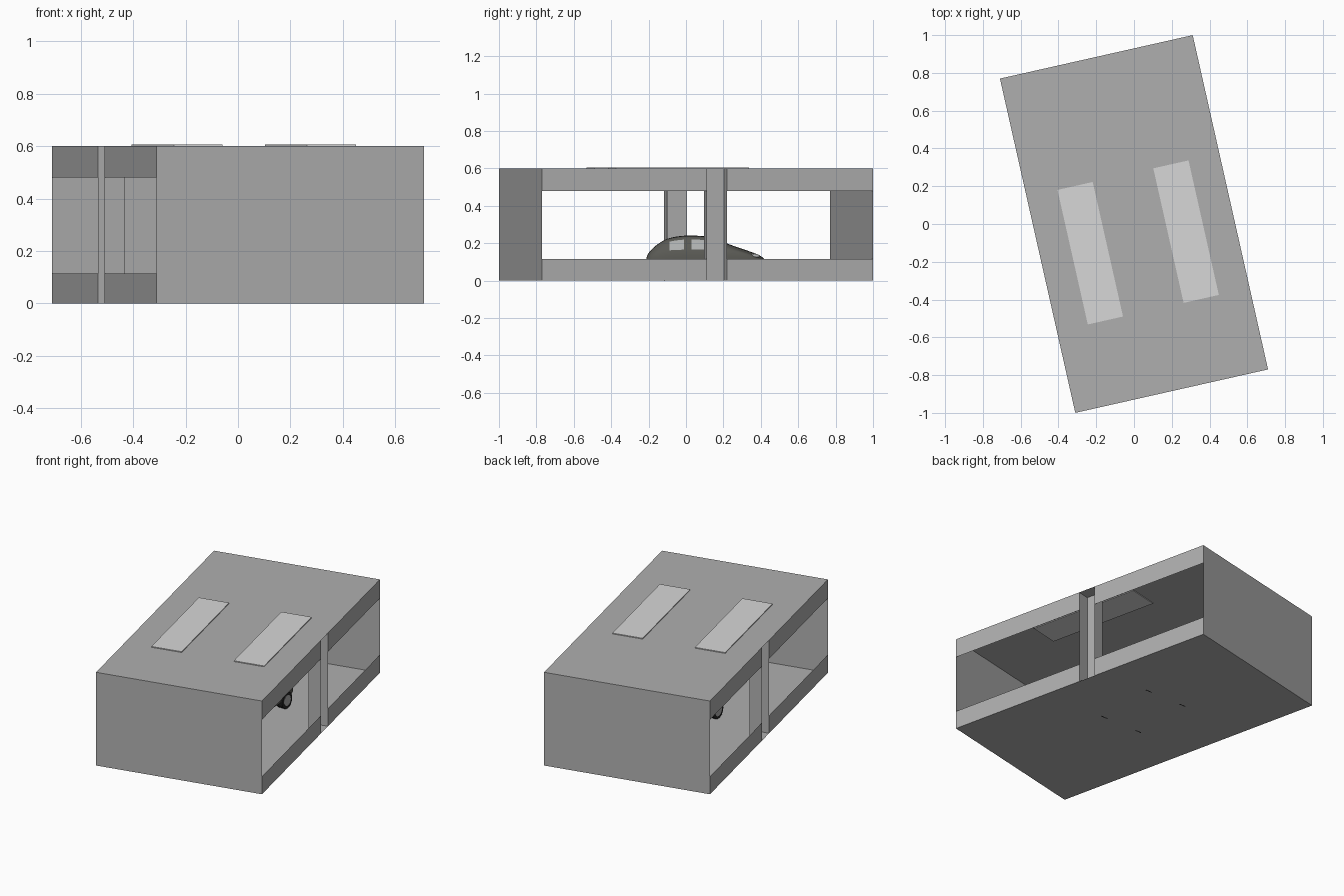
import bpy, bmesh, math

if "Cube" in bpy.data.objects:
    bpy.data.objects.remove(bpy.data.objects["Cube"])

TURN = math.radians(12.7)      # the hall is turned, the car is not
W, L, H = 0.523, 0.907, 0.60   # half width, half length, height
V0, V1, D = -0.003, 0.107, 0.078  # pillar channel along the side, and its depth
SILL, HEAD = 0.115, 0.48


def mat(name, r, g, b):
    m = bpy.data.materials.new(name)
    m.diffuse_color = (r, g, b, 1)
    m.use_nodes = True
    m.node_tree.nodes["Principled BSDF"].inputs["Base Color"].default_value = m.diffuse_color
    return m


WALL = mat("wall grey", 0.43, 0.43, 0.43)
PANEL = mat("skylight pale grey", 0.68, 0.68, 0.68)
PAINT = mat("car dark paint", 0.10, 0.10, 0.088)
GLASS = mat("car glass", 0.42, 0.43, 0.43)
RUBBER = mat("tyre black", 0.02, 0.02, 0.02)
METAL = mat("wheel metal", 0.4, 0.4, 0.4)


def obj(name, bm, mats, turn=0.0):
    me = bpy.data.meshes.new(name)
    bm.to_mesh(me)
    bm.free()
    for m in mats:
        me.materials.append(m)
    o = bpy.data.objects.new(name, me)
    o.rotation_euler.z = turn
    bpy.context.collection.objects.link(o)
    return o


def quad(bm, *pts):
    return bm.faces.new([bm.verts.new(p) for p in pts])


def upright(bm, a, b, z0, z1):
    """Vertical sheet from plan point a to plan point b."""
    quad(bm, (*a, z0), (*b, z0), (*b, z1), (*a, z1))


def level(name, z):
    bm = bmesh.new()
    quad(bm, (-W, -L, z), (W, -L, z), (W, L, z), (-W, L, z))
    obj(name, bm, [WALL], TURN)


# floor, roof and the two closed end walls
level("floor", 0)
level("roof", H)
for name, v in (("front_wall", -L), ("back_wall", L)):
    bm = bmesh.new()
    upright(bm, (-W, v), (W, v), 0, H)
    obj(name, bm, [WALL], TURN)

# open sides: sill and header bands, with a recessed channel pillar
for side, s in (("left", -1), ("right", 1)):
    bm = bmesh.new()
    for a, b in ((-L, V0), (V1, L)):
        for z0, z1 in ((0, SILL), (HEAD, H)):
            upright(bm, (s * W, a), (s * W, b), z0, z1)
    obj(side + "_side_bands", bm, [WALL], TURN)
    bm = bmesh.new()
    n = s * (W - D)
    upright(bm, (s * W, V0), (n, V0), 0, H)
    upright(bm, (n, V0), (n, V1), 0, H)
    upright(bm, (n, V1), (s * W, V1), 0, H)
    obj(side + "_pillar", bm, [WALL], TURN)

# skylight plates set through the roof
for side, s in (("left", -1), ("right", 1)):
    bm = bmesh.new()
    bmesh.ops.create_cube(bm, size=1)
    for v in bm.verts:
        v.co = (s * 0.26 + v.co.x * 0.191, -0.10 + v.co.y * 0.73, 0.6005 + v.co.z * 0.0098)
    obj(side + "_skylight", bm, [PANEL], TURN)

# car body stations: y, belt height, top height, half width, roof half width
ST = [(-0.216, .095, .115, .105, .08), (-0.200, .135, .155, .128, .10),
      (-0.150, .158, .198, .143, .108), (-0.095, .163, .232, .148, .104),
      (0.002, .165, .242, .149, .103), (0.020, .165, .242, .149, .103),
      (0.100, .165, .239, .149, .102), (0.140, .165, .231, .148, .102),
      (0.220, .165, .199, .147, .108), (0.250, .165, .187, .145, .112),
      (0.320, .150, .164, .140, .112), (0.390, .125, .139, .122, .09),
      (0.427, .095, .114, .095, .07)]
bm = bmesh.new()
rings = []
for y, belt, top, w, rw in ST:
    half = [(0.8 * w, 0.03), (w, 0.05), (w, 0.5 * (belt + 0.05)), (0.97 * w, belt),
            (rw, top - 0.012), (0.8 * rw, top - 0.002), (0.3 * rw, top)]
    pts = half + [(-x, z) for x, z in reversed(half)]
    rings.append([bm.verts.new((x, y, z)) for x, z in pts])
n = len(rings[0])
for i in range(len(rings) - 1):
    for k in range(n):
        j = (k + 1) % n
        f = bm.faces.new((rings[i][k], rings[i][j], rings[i + 1][j], rings[i + 1][k]))
        side_glass = k in (3, n - 5) and i in (3, 5, 6)
        end_glass = k in (5, 6, 7) and i in (2, 7)
        f.material_index = 1 if side_glass or end_glass else 0
        f.smooth = True
bm.faces.new(rings[0])
bm.faces.new(rings[-1])
bmesh.ops.recalc_face_normals(bm, faces=bm.faces)
body = obj("car_body", bm, [PAINT, GLASS])
body.modifiers.new("round", "SUBSURF").levels = 2


def ball(name, loc, scale, m):
    bpy.ops.mesh.primitive_uv_sphere_add(segments=16, ring_count=8, location=loc)
    o = bpy.context.object
    o.name, o.scale = name, scale
    o.data.materials.append(m)
    bpy.ops.object.shade_smooth()


def wheel(name, x, y, r, width, m):
    bpy.ops.mesh.primitive_cylinder_add(vertices=24, radius=r, depth=width,
                                        location=(x, y, 0.051),
                                        rotation=(0, math.pi / 2, 0))
    o = bpy.context.object
    o.name = name
    o.data.materials.append(m)
    bpy.ops.object.shade_smooth_by_angle()


# wheels, headlights and mirrors
for side, s in (("left", -1), ("right", 1)):
    for end, y in (("rear", -0.114), ("front", 0.286)):
        wheel(f"{side}_{end}_tyre", s * 0.128, y, 0.0515, 0.044, RUBBER)
        wheel(f"{side}_{end}_hub", s * 0.129, y, 0.034, 0.046, METAL)
    ball(side + "_headlight", (s * 0.098, 0.365, 0.131), (0.02, 0.03, 0.013), GLASS)
    ball(side + "_mirror", (s * 0.155, 0.135, 0.170), (0.016, 0.009, 0.010), PAINT)
